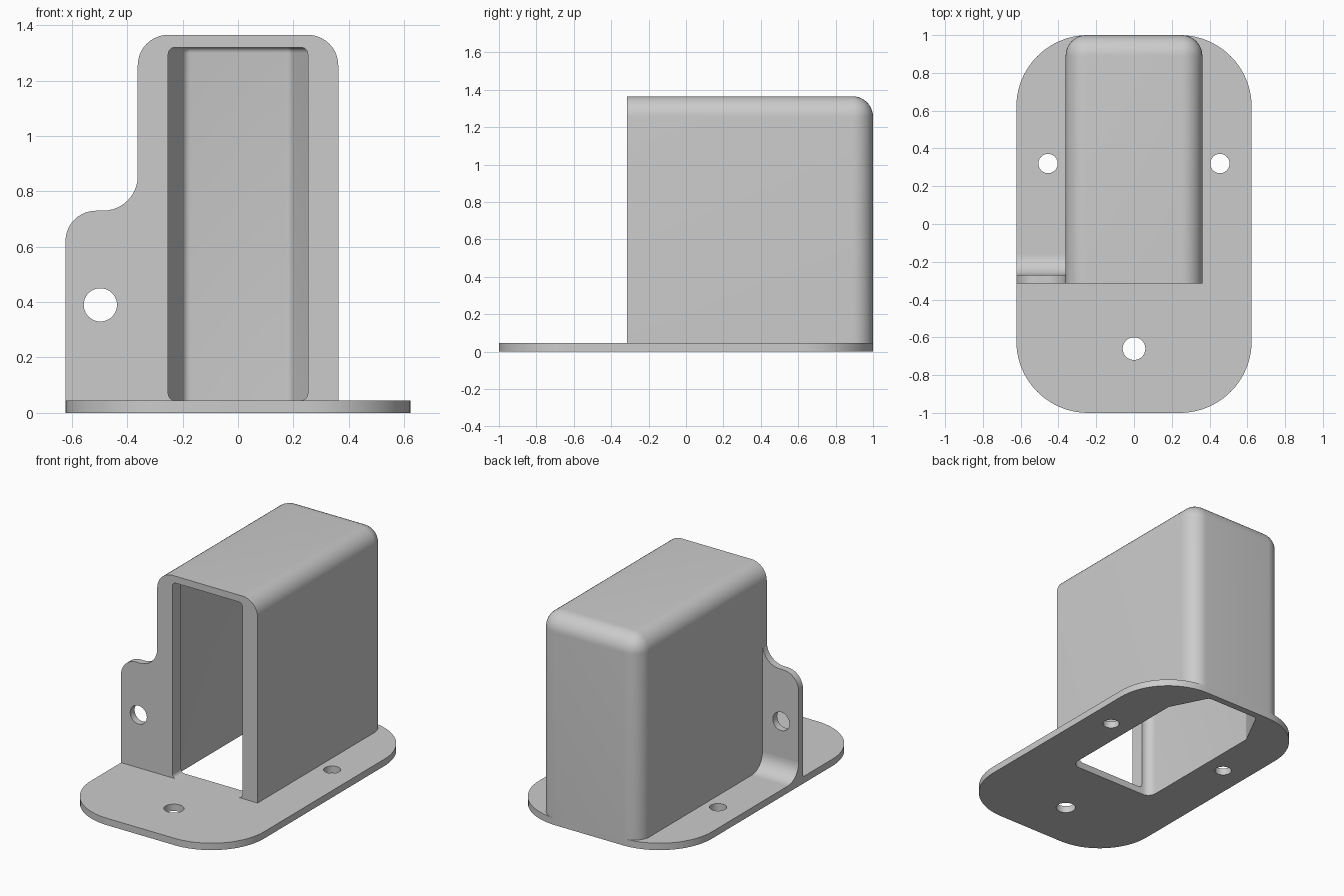
import bpy, bmesh, math
from mathutils import Vector

if "Cube" in bpy.data.objects:
    bpy.data.objects.remove(bpy.data.objects["Cube"])

grey = bpy.data.materials.new("plain_grey")
grey.diffuse_color = (0.6, 0.6, 0.6, 1)
grey.use_nodes = True
grey.node_tree.nodes["Principled BSDF"].inputs["Base Color"].default_value = grey.diffuse_color


def rounded(corners, steps=10):
    """2D outline from (u, v, radius) corners, each filleted by its radius."""
    out = []
    n = len(corners)
    for i, (u, v, r) in enumerate(corners):
        p = Vector((u, v))
        if r == 0:
            out.append(p)
            continue
        a = (Vector(corners[i - 1][:2]) - p).normalized()
        b = (Vector(corners[(i + 1) % n][:2]) - p).normalized()
        half = a.angle(b) / 2
        centre = p + (a + b).normalized() * (r / math.sin(half))
        start = p + a * (r / math.tan(half)) - centre
        end = p + b * (r / math.tan(half)) - centre
        sweep = math.atan2(start.x * end.y - start.y * end.x, start.dot(end))
        for k in range(steps + 1):
            t = sweep * k / steps
            c, s = math.cos(t), math.sin(t)
            out.append(centre + Vector((start.x * c - start.y * s,
                                        start.x * s + start.y * c)))
    return out


def finish(name, bm):
    bmesh.ops.recalc_face_normals(bm, faces=bm.faces)
    mesh = bpy.data.meshes.new(name)
    bm.to_mesh(mesh)
    bm.free()
    mesh.materials.append(grey)
    ob = bpy.data.objects.new(name, mesh)
    bpy.context.collection.objects.link(ob)
    return ob


def extrude(name, outline, axis, lo, hi, top_bevel=0):
    """Prism of an outline along an axis, with optional rounding of its high end."""
    place = {"X": lambda u, v, w: (w, u, v),
             "Y": lambda u, v, w: (u, w, v),
             "Z": lambda u, v, w: (u, v, w)}[axis]
    bm = bmesh.new()
    low = [bm.verts.new(place(p.x, p.y, lo)) for p in outline]
    high = [bm.verts.new(place(p.x, p.y, hi)) for p in outline]
    bm.faces.new(low)
    cap = bm.faces.new(high)
    for i in range(len(low)):
        bm.faces.new((low[i - 1], low[i], high[i], high[i - 1]))
    bmesh.ops.recalc_face_normals(bm, faces=bm.faces)
    if top_bevel:
        bmesh.ops.bevel(bm, geom=list(cap.edges), offset=top_bevel, segments=4,
                        profile=0.5, affect='EDGES')
    return finish(name, bm)


def circle(u, v, r, n=40):
    return [Vector((u + r * math.cos(2 * math.pi * k / n),
                    v + r * math.sin(2 * math.pi * k / n))) for k in range(n)]


def cut(ob, cutters):
    for c in cutters:
        c.hide_render = True
        m = ob.modifiers.new("cut", 'BOOLEAN')
        m.operation = 'DIFFERENCE'
        m.solver = 'EXACT'
        m.object = c
        bpy.context.view_layer.objects.active = ob
        bpy.ops.object.modifier_apply(modifier=m.name)


def smooth(ob):
    bpy.ops.object.select_all(action='DESELECT')
    ob.select_set(True)
    bpy.context.view_layer.objects.active = ob
    bpy.ops.object.shade_smooth_by_angle(angle=math.radians(25))


W, L, T = 0.623, 1.0, 0.045      # plate half width, half length, thickness
H, FRONT, TOP = 0.362, -0.315, 1.365   # housing half width, front, top

# Cavity, open through the plate, with angled back corners
cavity = extrude("cavity_cutter", rounded([
    (-0.315, -0.225, 0.055), (0.315, -0.225, 0.055), (0.315, 0.71, 0.03),
    (0.19, 0.955, 0.03), (-0.19, 0.955, 0.03), (-0.315, 0.71, 0.03)], 6),
    "Z", -0.1, 1.32, 0.02)

# Front opening, narrower than the cavity
opening = extrude("opening_cutter", rounded([
    (-0.252, T, 0.025), (0.252, T, 0.025), (0.252, 1.32, 0.025),
    (-0.252, 1.32, 0.025)], 6), "Y", -0.5, -0.1)

# Base plate with three screw holes
plate = extrude("base_plate", rounded([
    (-W, -L, 0.38), (W, -L, 0.38), (W, L, 0.38), (-W, L, 0.38)], 20), "Z", 0, T)
holes = [extrude("screw_hole_cutter", circle(x, y, r), "Z", -0.1, 0.2)
         for x, y, r in ((-0.455, 0.32, 0.051), (0.455, 0.32, 0.051), (0, -0.66, 0.06))]
cut(plate, [cavity] + holes)

# Housing: box rounded everywhere except its front and bottom rims
bm = bmesh.new()
bmesh.ops.create_cube(bm, size=1)
for v in bm.verts:
    v.co = (v.co.x * 2 * H, L if v.co.y > 0 else FRONT, TOP if v.co.z > 0 else 0.03)
rims = [e for e in bm.edges
        if not all(abs(v.co.y - FRONT) < 1e-4 for v in e.verts)
        and not all(v.co.z < 0.1 for v in e.verts)]
bmesh.ops.bevel(bm, geom=rims, offset=0.11, segments=10, profile=0.5, affect='EDGES')
housing = finish("housing", bm)
cut(housing, [cavity, opening])

# Side flange with a bolt hole, curving up into the housing
flange = extrude("side_flange", rounded([
    (-W, 0.03, 0), (-W, 0.73, 0.11), (-H, 0.73, 0.125), (-H, 0.86, 0),
    (-H + 0.01, 0.86, 0), (-H + 0.01, 0.03, 0)]), "Y", FRONT, -0.27)
bolt = extrude("bolt_hole_cutter", circle(-0.497, 0.39, 0.06), "Y", -0.5, -0.1)
cut(flange, [bolt])

# Curved foot behind the flange
foot = extrude("flange_foot", rounded([
    (-0.28, 0.155, 0), (-0.27, 0.155, 0), (-0.27, T, 0.11), (-0.16, T, 0),
    (-0.16, 0.03, 0), (-0.28, 0.03, 0)]), "X", -W, -H + 0.01)

for part in (plate, housing, flange, foot):
    smooth(part)
for helper in [cavity, opening, bolt] + holes:
    bpy.data.objects.remove(helper)
